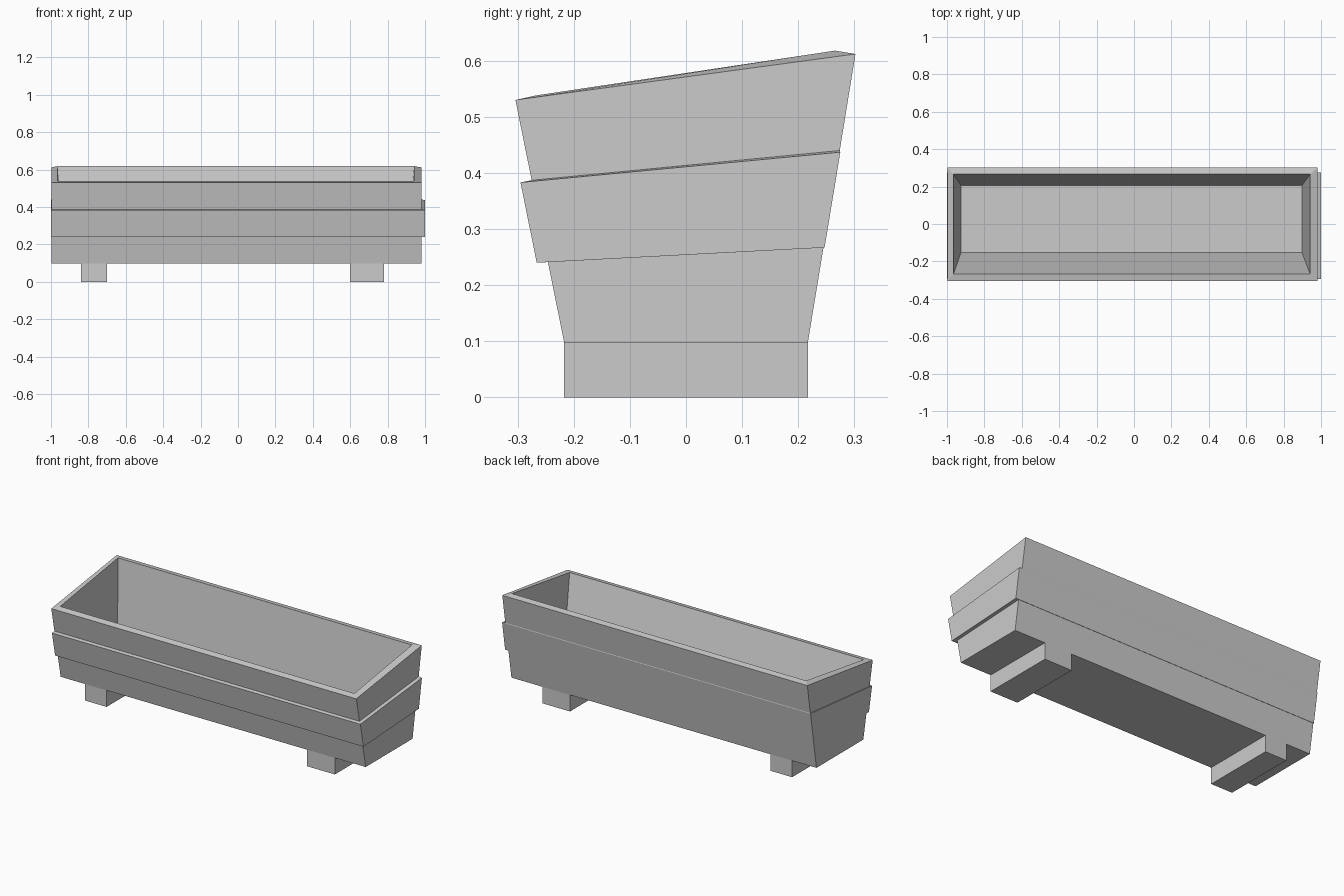
import bpy
import bmesh

if "Cube" in bpy.data.objects:
    bpy.data.objects.remove(bpy.data.objects["Cube"])

# Each ring: left x, right x, front y, front z, back y, back z
RINGS = [
    (-0.998, 0.98, -0.217, 0.097, 0.217, 0.097),   # underside
    (-0.998, 0.98, -0.246, 0.241, 0.245, 0.267),   # lower board top
    (-1.000, 1.00, -0.266, 0.240, 0.247, 0.267),   # middle board bottom
    (-1.000, 1.00, -0.295, 0.383, 0.275, 0.437),   # middle board top
    (-0.998, 0.98, -0.275, 0.387, 0.274, 0.440),   # upper board bottom
    (-0.998, 0.98, -0.304, 0.530, 0.302, 0.612),   # outer rim
    (-0.965, 0.942, -0.268, 0.538, 0.266, 0.618),  # inner rim
    (-0.925, 0.898, -0.153, 0.140, 0.206, 0.140),  # inside floor
]


def finish(bm, name):
    bmesh.ops.recalc_face_normals(bm, faces=bm.faces)
    mesh = bpy.data.meshes.new(name)
    bm.to_mesh(mesh)
    bm.free()
    obj = bpy.data.objects.new(name, mesh)
    bpy.context.collection.objects.link(obj)
    return obj


def loft(name, rings):
    """Join four-cornered rings into a closed solid."""
    bm = bmesh.new()
    loops = []
    for x0, x1, yf, zf, yb, zb in rings:
        corners = ((x0, yf, zf), (x1, yf, zf), (x1, yb, zb), (x0, yb, zb))
        loops.append([bm.verts.new(c) for c in corners])
    for a, b in zip(loops, loops[1:]):
        for i in range(4):
            j = (i + 1) % 4
            bm.faces.new((a[i], a[j], b[j], b[i]))
    bm.faces.new(loops[0][::-1])
    bm.faces.new(loops[-1])
    return finish(bm, name)


# Stepped trough with hollow interior
loft("planter_trough", RINGS)

# Two full-depth support feet
for name, x0, x1 in (("left_foot", -0.84, -0.70), ("right_foot", 0.60, 0.78)):
    loft(name, [(x0, x1, -0.217, z, 0.217, z) for z in (0.0, 0.097)])
